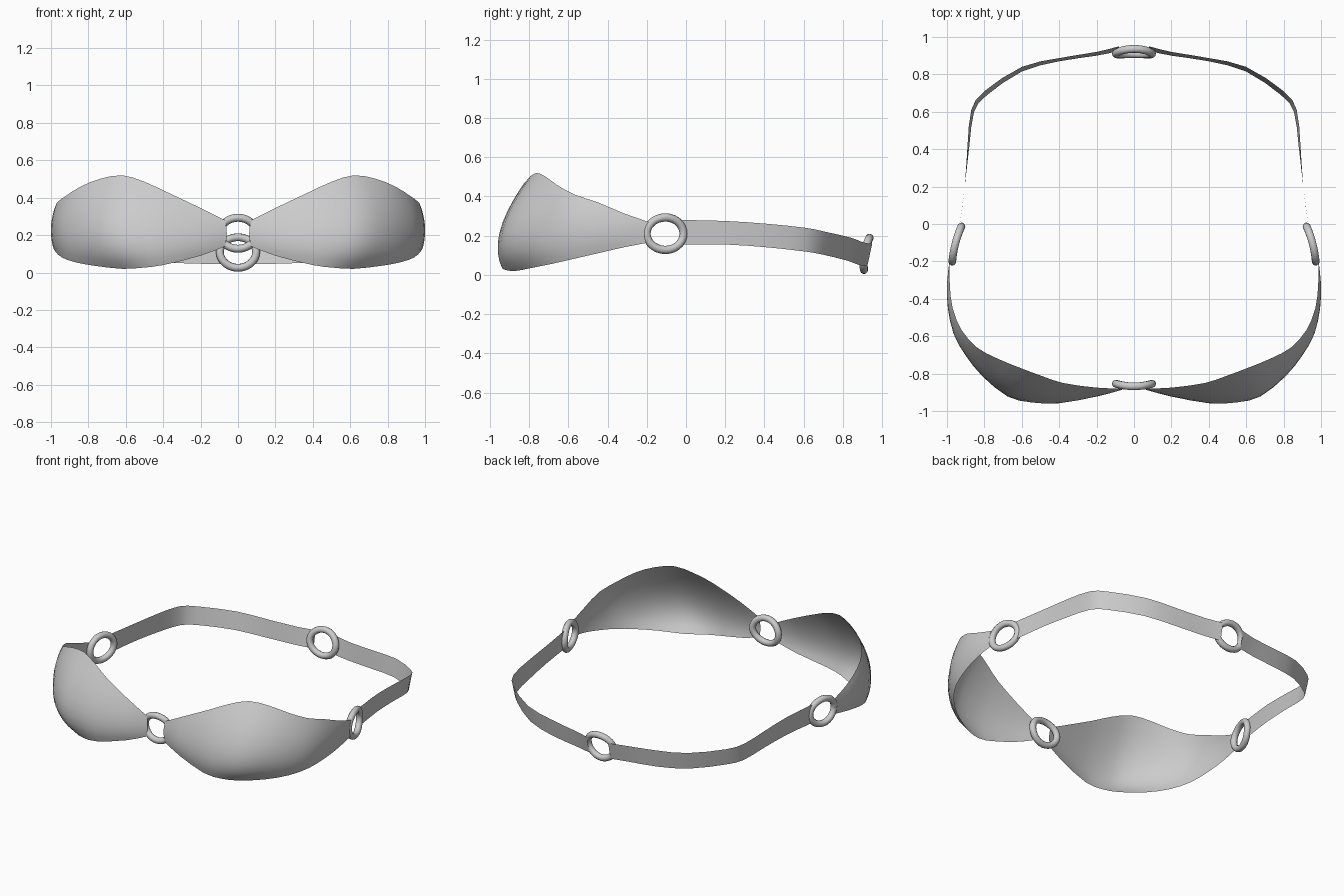
import bpy, math
from mathutils import Vector

if "Cube" in bpy.data.objects:
    bpy.data.objects.remove(bpy.data.objects["Cube"])

grey = bpy.data.materials.new("soft grey")
grey.diffuse_color = (0.6, 0.6, 0.6, 1)
grey.use_nodes = True
grey.node_tree.nodes["Principled BSDF"].inputs["Base Color"].default_value = grey.diffuse_color


def add_mesh(name, verts, faces, angle=60):
    me = bpy.data.meshes.new(name)
    me.from_pydata(verts, [], faces)
    me.materials.append(grey)
    ob = bpy.data.objects.new(name, me)
    bpy.context.collection.objects.link(ob)
    bpy.ops.object.select_all(action='DESELECT')
    ob.select_set(True)
    bpy.context.view_layer.objects.active = ob
    bpy.ops.object.shade_smooth_by_angle(angle=math.radians(angle))
    return ob


def catmull(pts, steps):
    """Smooth path through the given points."""
    pts = [Vector(p) for p in pts]
    ext = [2 * pts[0] - pts[1]] + pts + [2 * pts[-1] - pts[-2]]
    out = []
    for i in range(1, len(ext) - 2):
        a, b, c, d = ext[i - 1:i + 3]
        for k in range(steps):
            t = k / steps
            out.append(0.5 * (2 * b + (c - a) * t + (2 * a - 5 * b + 4 * c - d) * t * t
                              + (3 * b - a - 3 * c + d) * t ** 3))
    return out + [pts[-1]]


def sheet(name, rails, rows, steps, side):
    """Cloth sheet lofted between bottom, middle and top rails."""
    lo, mid, hi = [catmull(r, steps) for r in rails]
    verts = []
    for b, m, t in zip(lo, mid, hi):
        for j in range(rows + 1):
            s = j / rows
            p = b * (2 * (s - .5) * (s - 1)) + m * (4 * s * (1 - s)) + t * (2 * s * (s - .5))
            verts.append((p.x * side, p.y, p.z))
    n = rows + 1
    faces = []
    for i in range(len(lo) - 1):
        for j in range(rows):
            f = (i * n + j, (i + 1) * n + j, (i + 1) * n + j + 1, i * n + j + 1)
            faces.append(f if side > 0 else f[::-1])
    return add_mesh(name, verts, faces)


def ring(name, centre, along, up, bend):
    """Oval ring whose sides curve gently with the band."""
    d, u = Vector(along).normalized(), Vector(up).normalized()
    out = d.cross(u).normalized()
    N, M, tube = 28, 10, 0.021
    verts, faces = [], []
    for i in range(N):
        a = 2 * math.pi * i / N
        for j in range(M):
            b = 2 * math.pi * j / M
            h = math.cos(a) * (0.097 + tube * math.cos(b))
            v = math.sin(a) * (0.083 + tube * math.cos(b))
            w = tube * math.sin(b) - bend * math.cos(a) ** 2
            verts.append(Vector(centre) + d * h + u * v + out * w)
            i2, j2 = (i + 1) % N, (j + 1) % M
            faces.append((i * M + j, i2 * M + j, i2 * M + j2, i * M + j2))
    return add_mesh(name, verts, faces, 80)


# Cup rails, running from the front ring round to the side ring
cup_bottom = [(.07, -.885, .14), (.2, -.91, .09), (.4, -.94, .04), (.52, -.92, .025),
              (.62, -.87, .02), (.76, -.79, .035), (.87, -.69, .055), (.94, -.58, .08),
              (.975, -.45, .11), (.99, -.32, .14), (.985, -.19, .165)]
cup_middle = [(.06, -.885, .21), (.2, -.92, .20), (.4, -.95, .21), (.55, -.945, .22),
              (.68, -.915, .22), (.81, -.81, .23), (.9, -.70, .23), (.965, -.585, .24),
              (.995, -.45, .235), (1, -.32, .23), (.985, -.185, .22)]
cup_top = [(.07, -.88, .28), (.2, -.875, .345), (.38, -.85, .43), (.5, -.81, .485),
           (.62, -.765, .52), (.74, -.715, .50), (.84, -.66, .46), (.92, -.57, .41),
           (.97, -.45, .37), (.985, -.32, .315), (.985, -.19, .27)]

# Strap rails, running from the side ring to the back ring
strap_bottom = [(.935, -.03, .155), (.905, .2, .155), (.88, .42, .14), (.855, .6, .12),
                (.785, .69, .105), (.6, .815, .075), (.4, .87, .055), (.2, .9, .047),
                (.08, .925, .045)]
strap_top = [(.935, -.03, .28), (.905, .2, .275), (.89, .42, .26), (.87, .61, .24),
             (.8, .71, .22), (.6, .84, .19), (.4, .887, .172), (.2, .92, .162),
             (.08, .95, .16)]
strap_middle = [(Vector(a) + Vector(b)) / 2 for a, b in zip(strap_bottom, strap_top)]

for side, label in ((1, "right"), (-1, "left")):
    sheet(label + "_cup", (cup_bottom, cup_middle, cup_top), 8, 2, side)
    sheet(label + "_strap", (strap_bottom, strap_middle, strap_top), 2, 2, side)
    # Side rings join cups and straps
    ring(label + "_side_ring", (.955 * side, -.105, .21), (-.25 * side * side, .96 * side, 0)
         if side > 0 else (-.25, -.96, 0), (0, 0, 1), .008)

# Centre rings at the front and the back
ring("front_ring", (0, -.868, .21), (1, 0, 0), (0, 0, 1), .014)
ring("back_ring", (0, .922, .107), (-1, 0, 0), (0, .17, .98), .012)
